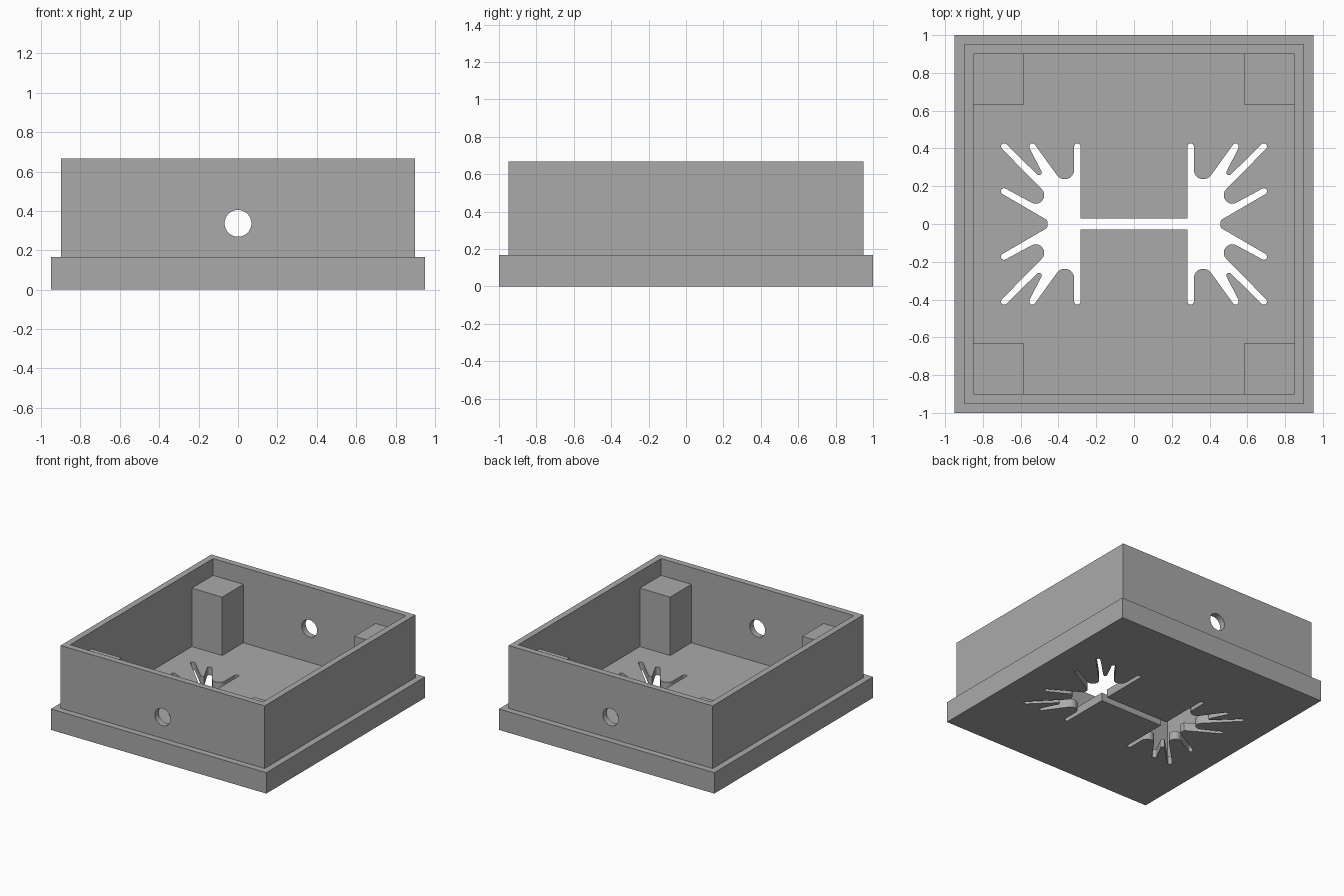
import bpy, bmesh
from math import cos, sin, radians

cube = bpy.data.objects.get("Cube")
if cube:
    bpy.data.objects.remove(cube, do_unlink=True)

grey = bpy.data.materials.new("plain grey")
grey.use_nodes = True
COLOUR = (0.4, 0.4, 0.4, 1)
grey.diffuse_color = COLOUR
grey.node_tree.nodes["Principled BSDF"].inputs["Base Color"].default_value = COLOUR

FLOOR, LIP, TOP = 0.067, 0.167, 0.667   # heights of floor, lower rim and wall
INX, INY = 0.85, 0.90                   # inner half sizes


def make(name, bm):
    bmesh.ops.recalc_face_normals(bm, faces=bm.faces)
    mesh = bpy.data.meshes.new(name)
    bm.to_mesh(mesh)
    bm.free()
    mesh.materials.append(grey)
    obj = bpy.data.objects.new(name, mesh)
    bpy.context.collection.objects.link(obj)
    return obj


def loft(name, loops):
    """Closed solid through a list of equal-sized point loops."""
    bm = bmesh.new()
    rings = [[bm.verts.new(p) for p in loop] for loop in loops]
    for a, b in zip(rings, rings[1:]):
        for i in range(len(a)):
            j = (i + 1) % len(a)
            bm.faces.new((a[i], a[j], b[j], b[i]))
    bm.faces.new(rings[0])
    bm.faces.new(rings[-1])
    return make(name, bm)


def rect(x, y, z):
    return [(-x, -y, z), (x, -y, z), (x, y, z), (-x, y, z)]


def arc(cx, cy, r, start, end, steps=10):
    angles = [radians(start + (end - start) * i / steps) for i in range(steps + 1)]
    return [(cx + r * cos(a), cy + r * sin(a)) for a in angles]


def cut(target, cutter):
    mod = target.modifiers.new("cut", 'BOOLEAN')
    mod.operation = 'DIFFERENCE'
    mod.solver = 'EXACT'
    mod.object = cutter
    cutter.hide_render = True
    bpy.context.view_layer.objects.active = target
    bpy.ops.object.modifier_apply(modifier=mod.name)
    bpy.data.objects.remove(cutter, do_unlink=True)


# Open tray with a wider lower rim, lofted outside then inside
tray = loft("tray", [rect(0.95, 1, 0), rect(0.95, 1, LIP), rect(0.9, 0.95, LIP),
                     rect(0.9, 0.95, TOP), rect(INX, INY, TOP), rect(INX, INY, FLOOR)])

# Quarter outline of the floor opening: slots with round ends, rounded tabs between
R = 0.0167
quarter = [(0.283, 0.03)]
quarter += arc(0.30, 0.41, R, 180, 0)           # upright slot
quarter += arc(0.367, 0.287, 0.05, 180, 324)    # wide tab
quarter += arc(0.538, 0.41, R, 144, -36)        # steep slot
quarter += arc(0.503, 0.272, 0.014, 150, 315)   # narrow tab
quarter += arc(0.687, 0.41, R, 135, -45)        # diagonal slot
quarter += arc(0.52, 0.152, 0.045, 135, 300)    # side tab
quarter += arc(0.688, 0.173, R, 120, -60)       # shallow slot
quarter += [(0.462, 0.022), (0.458, 0.012)]     # blunt tip

half = quarter + [(x, -y) for x, y in reversed(quarter)]
outline = half + [(-x, -y) for x, y in half]
cut(tray, loft("floor_cutter", [[(x, y, z) for x, y in outline] for z in (-0.1, 0.15)]))

# Round hole through the front and back walls
circle = arc(0, 0.337, 0.068, 0, 360, 48)[:-1]
cut(tray, loft("hole_cutter", [[(x, y, z) for x, z in circle] for y in (-1.2, 1.2)]))

# Corner posts, set slightly into floor and walls
POST, POST_TOP, SINK = 0.267, 0.533, 0.02
for sx, side in ((1, "left"), (-1, "right")):
    for sy, end in ((-1, "front"), (1, "back")):
        xs = (sx * (INX - POST), sx * (INX + SINK))
        ys = (sy * (INY - POST), sy * (INY + SINK))
        base = [(xs[0], ys[0]), (xs[1], ys[0]), (xs[1], ys[1]), (xs[0], ys[1])]
        loft(f"{end}_{side}_post",
             [[(x, y, z) for x, y in base] for z in (FLOOR - SINK, POST_TOP)])

# Smooth the rounded slot ends and holes, keeping edges crisp
bpy.ops.object.select_all(action='DESELECT')
tray.select_set(True)
bpy.context.view_layer.objects.active = tray
bpy.ops.object.shade_smooth_by_angle(angle=radians(30))
